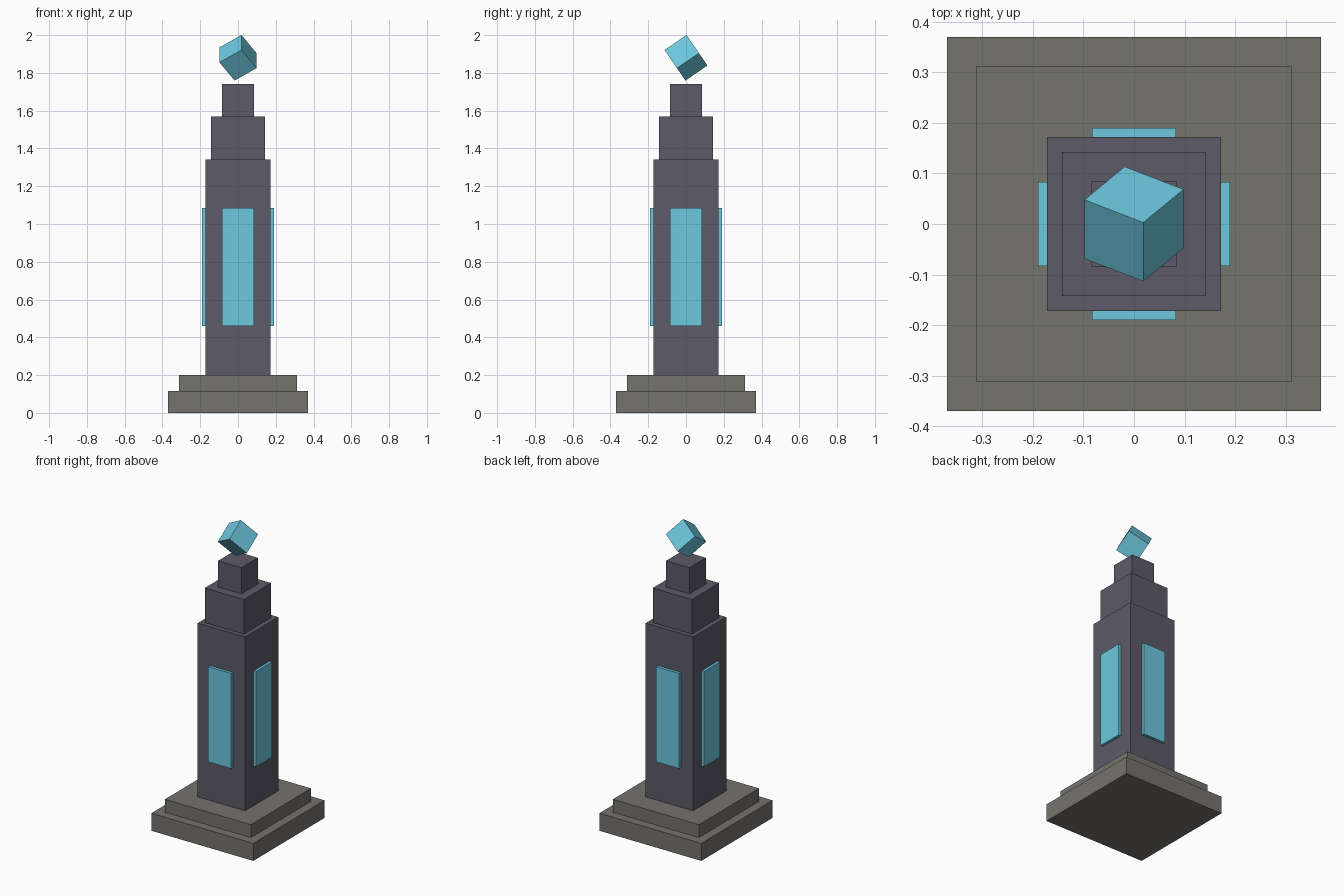
import bpy, bmesh, math
from mathutils import Matrix, Vector

if "Cube" in bpy.data.objects:
    bpy.data.objects.remove(bpy.data.objects["Cube"])


def material(name, rgb):
    # sRGB 0-255 to linear
    m = bpy.data.materials.new(name)
    lin = [((c / 255 + 0.055) / 1.055) ** 2.4 for c in rgb]
    m.diffuse_color = (*lin, 1.0)
    m.use_nodes = True
    m.node_tree.nodes["Principled BSDF"].inputs["Base Color"].default_value = m.diffuse_color
    return m


stone = material("warm_grey_stone", (118, 115, 109))
slate = material("dark_slate", (92, 91, 104))
cyan = material("glowing_cyan", (108, 200, 222))


def box(name, size, centre, mat, rot=Matrix.Identity(4)):
    bm = bmesh.new()
    bmesh.ops.create_cube(bm, size=1.0)
    bm.transform(rot @ Matrix.Diagonal((*size, 1.0)))
    mesh = bpy.data.meshes.new(name)
    bm.to_mesh(mesh)
    bm.free()
    mesh.materials.append(mat)
    ob = bpy.data.objects.new(name, mesh)
    ob.location = centre
    bpy.context.collection.objects.link(ob)
    return ob


# Stacked square tiers: name, half width, bottom, top, colour
tiers = [
    ("base_step_lower", 0.37, 0.0, 0.115, stone),
    ("base_step_upper", 0.312, 0.115, 0.2, stone),
    ("shaft", 0.172, 0.2, 1.341, slate),
    ("shoulder_tier", 0.142, 1.341, 1.568, slate),
    ("top_tier", 0.085, 1.568, 1.74, slate),
]
for name, half, z0, z1, mat in tiers:
    box(name, (2 * half, 2 * half, z1 - z0), (0, 0, (z0 + z1) / 2), mat)

# Raised light panel on each side of the shaft
for i, side in enumerate(("front", "right", "back", "left")):
    turn = Matrix.Rotation(i * math.pi / 2, 4, 'Z')
    centre = turn @ Vector((0, -0.1755, 0.773))
    box("light_panel_" + side, (0.167, 0.029, 0.626), centre, cyan, turn)

# Tilted cube floating above the top
tilt = Matrix.Rotation(0.6, 4, 'X') @ Matrix.Rotation(-0.6, 4, 'Y')
box("floating_cube", (0.141,) * 3, (0, 0, 1.88), cyan, tilt)
